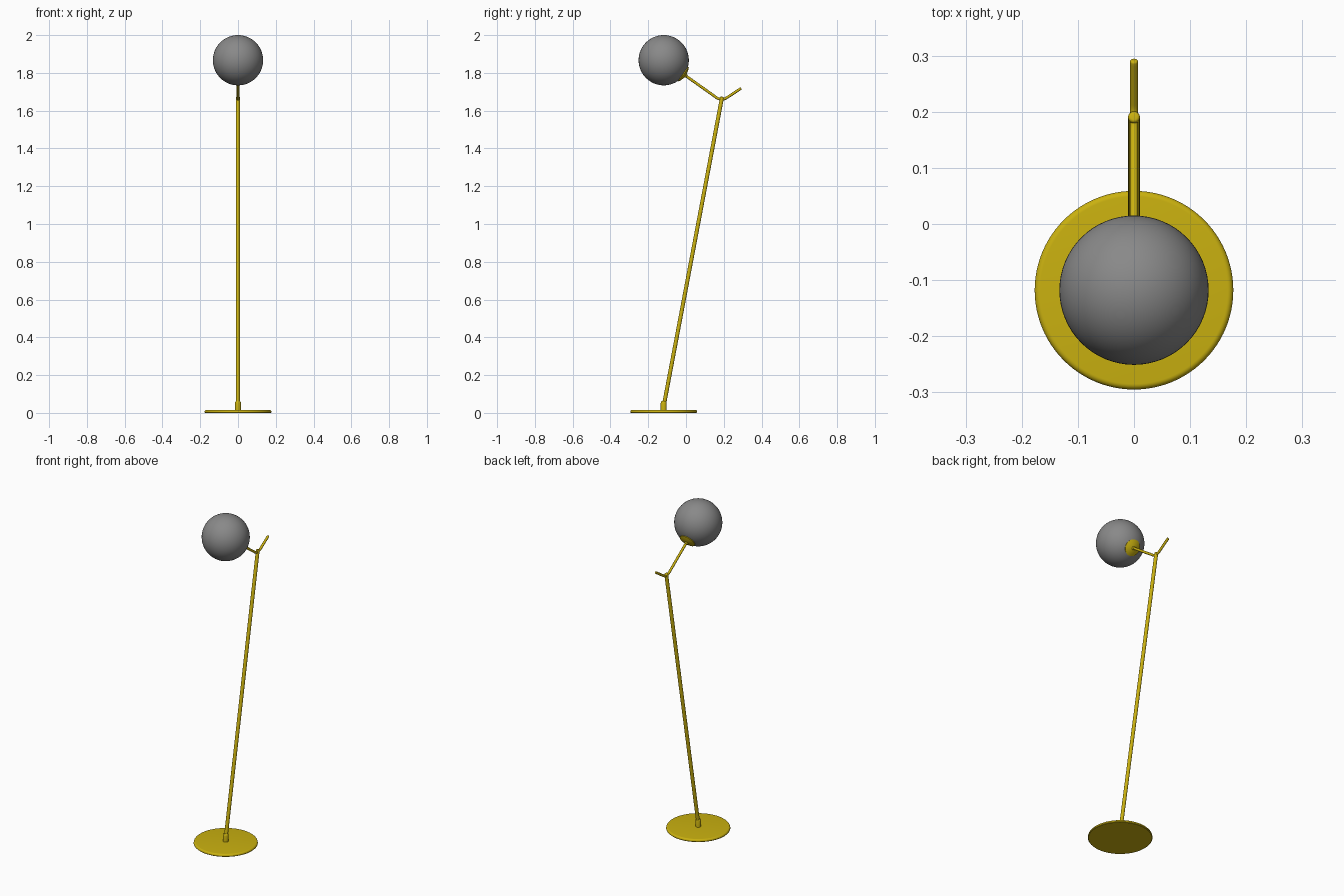
import bpy, bmesh, math
from mathutils import Vector

if "Cube" in bpy.data.objects:
    bpy.data.objects.remove(bpy.data.objects["Cube"])


def material(name, rgb):
    m = bpy.data.materials.new(name)
    m.diffuse_color = (*rgb, 1)
    m.use_nodes = True
    m.node_tree.nodes["Principled BSDF"].inputs["Base Color"].default_value = m.diffuse_color
    return m


gold = material("gold", (0.59, 0.44, 0.005))
smoke = material("smoked_glass", (0.25, 0.25, 0.25))

HEAD = Vector((0, -0.118, 1.867))    # globe centre
R = 0.133                            # globe radius
JOINT = Vector((0, 0.189, 1.661))    # where arm meets pole
FOOT = Vector((0, -0.118, 0))


def lathe(name, profile, origin, axis=(0, 0, 1), mat=gold, steps=64):
    """Spin (radius, height) points about an axis through origin."""
    bm = bmesh.new()
    vs = [bm.verts.new((r, 0, z)) for r, z in profile]
    es = [bm.edges.new(p) for p in zip(vs, vs[1:])]
    bmesh.ops.spin(bm, geom=vs + es, cent=(0, 0, 0), axis=(0, 0, 1),
                   angle=math.tau, steps=steps)
    bmesh.ops.remove_doubles(bm, verts=bm.verts, dist=1e-5)
    bmesh.ops.recalc_face_normals(bm, faces=bm.faces)
    me = bpy.data.meshes.new(name)
    bm.to_mesh(me)
    bm.free()
    ob = bpy.data.objects.new(name, me)
    bpy.context.collection.objects.link(ob)
    ob.location = origin
    ob.rotation_euler = Vector(axis).to_track_quat('Z', 'Y').to_euler()
    me.materials.append(mat)
    bpy.ops.object.select_all(action='DESELECT')
    bpy.context.view_layer.objects.active = ob
    ob.select_set(True)
    bpy.ops.object.shade_smooth_by_angle(angle=math.radians(35))
    return ob


def rod(name, a, b, r):
    """Round bar from a to b with a softly domed far end."""
    h, c = (b - a).length, r * 0.5
    dome = [(r - c + c * math.cos(t), h - c + c * math.sin(t))
            for t in (i * math.pi / 8 for i in range(5))]
    return lathe(name, [(0, 0), (r, 0)] + dome + [(0, h)], a, b - a, steps=24)


# base disc with a rounded upper rim
rim = [(0.167 + 0.010 * math.cos(t), 0.006 + 0.010 * math.sin(t))
       for t in (i * math.pi / 12 for i in range(7))]
lathe("base", [(0, 0), (0.174, 0), (0.177, 0.003)] + rim + [(0, 0.016)], FOOT, steps=96)

# socket holding the pole
lathe("pole_socket", [(0, 0.012), (0.016, 0.012), (0.016, 0.052), (0.0145, 0.058),
                      (0.011, 0.062), (0, 0.062)], FOOT, steps=32)

# leaning pole, its domed tip standing just above the arm
lean = (JOINT - FOOT).normalized()
rod("pole", FOOT + Vector((0, 0, 0.035)), JOINT + lean * 0.013, 0.0105)

# bent arm: long side to the globe, flat under the pole tip, short tail behind
to_head = (HEAD - JOINT - Vector((0, 0, -0.011))).normalized()
curve = bpy.data.curves.new("arm", 'CURVE')
curve.dimensions = '3D'
curve.bevel_depth = 0.0073
curve.bevel_resolution = 4
curve.use_fill_caps = True
pts = [HEAD - to_head * (R - 0.01)]
pts += [JOINT + Vector((0, y, z)) for y, z in
        ((-0.026, 0.007), (-0.020, 0.0035), (-0.013, 0.001), (-0.006, 0),
         (0.006, 0), (0.013, 0.001), (0.020, 0.0035), (0.026, 0.007))]
pts.append(Vector((0, 0.287, 1.715)))
sp = curve.splines.new('POLY')
sp.points.add(len(pts) - 1)
for p, co in zip(sp.points, pts):
    p.co = (*co, 1)
sp.use_smooth = True
curve.materials.append(gold)
bpy.context.collection.objects.link(bpy.data.objects.new("arm", curve))
tail = (pts[-1] - pts[-2]).normalized()
rod("arm_tip", pts[-1] - tail * 0.003, pts[-1] + tail * 0.006, 0.0073)

# shallow cup gripping the globe, swelling towards the arm
ang = [math.radians(a) for a in (0, 4, 8, 12, 16, 20)]
outer = [R + t for t in (0.009, 0.009, 0.008, 0.007, 0.006, 0.005)]
cup = [(o * math.sin(a), o * math.cos(a)) for o, a in zip(outer, ang)]
cup += [((R - 0.003) * math.sin(a), (R - 0.003) * math.cos(a)) for a in reversed(ang)]
lathe("globe_cup", cup, HEAD, -to_head, steps=48)
rod("cup_collar", HEAD - to_head * R, HEAD - to_head * (R + 0.016), 0.011)

# globe
n = 32
ball = [(R * math.sin(math.pi * i / n), -R * math.cos(math.pi * i / n)) for i in range(n + 1)]
lathe("globe", ball, HEAD, mat=smoke)
